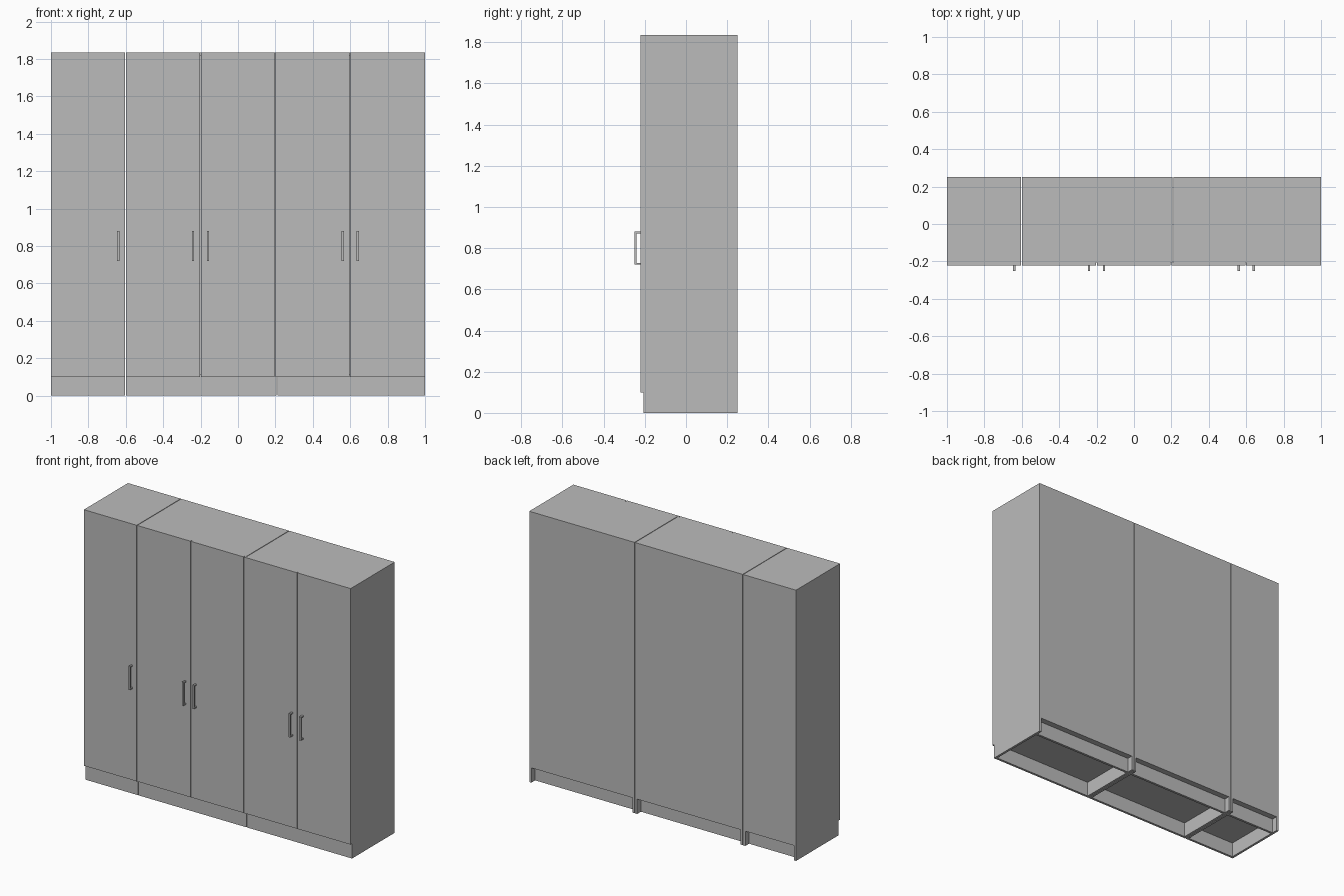
import bpy
import bmesh

cube = bpy.data.objects.get("Cube")
if cube:
    bpy.data.objects.remove(cube, do_unlink=True)

# Single grey finish
grey = bpy.data.materials.new("plain grey")
grey.use_nodes = True
colour = (0.5, 0.5, 0.5, 1)
grey.diffuse_color = colour
grey.node_tree.nodes["Principled BSDF"].inputs["Base Color"].default_value = colour

# Main dimensions
HEIGHT, PLINTH, BOARD = 1.835, 0.1, 0.016
FRONT, BACK = -0.207, 0.25
DOOR_FACE = -0.222
RAIL_BACK = BACK - 0.04
GAP = 0.002


def finish(name, bm):
    bmesh.ops.recalc_face_normals(bm, faces=bm.faces)
    mesh = bpy.data.meshes.new(name)
    bm.to_mesh(mesh)
    bm.free()
    mesh.materials.append(grey)
    obj = bpy.data.objects.new(name, mesh)
    bpy.context.collection.objects.link(obj)
    return obj


def box(name, x, y, z):
    """Box between the (low, high) limits on each axis."""
    bm = bmesh.new()
    bmesh.ops.create_cube(bm, size=1)
    for v in bm.verts:
        v.co = [lim[0] if c < 0 else lim[1] for c, lim in zip(v.co, (x, y, z))]
    return finish(name, bm)


def carcass(label, x0, x1):
    inner = (x0 + BOARD, x1 - BOARD)
    depth = (FRONT, BACK)
    # Side boards run down to the floor
    box(label + "_right_side", (x0, inner[0]), depth, (0, HEIGHT))
    box(label + "_left_side", (inner[1], x1), depth, (0, HEIGHT))
    # Top, bottom and back boards
    box(label + "_top", inner, depth, (HEIGHT - BOARD, HEIGHT))
    box(label + "_bottom", inner, depth, (PLINTH, PLINTH + BOARD))
    box(label + "_back", inner, (BACK - BOARD / 2, BACK),
        (PLINTH + BOARD, HEIGHT - BOARD))
    # Front plinth and recessed rear rail
    box(label + "_plinth", inner, (FRONT, FRONT + BOARD), (0, PLINTH))
    box(label + "_rear_rail", inner, (RAIL_BACK - BOARD, RAIL_BACK), (0, PLINTH))


def handle(name, x):
    """U-shaped pull, made by extruding its side profile."""
    low, high, tip, t, width = 0.72, 0.88, -0.25, 0.009, 0.012
    profile = [(DOOR_FACE, low), (tip, low), (tip, high), (DOOR_FACE, high),
               (DOOR_FACE, high - t), (tip + t, high - t),
               (tip + t, low + t), (DOOR_FACE, low + t)]
    bm = bmesh.new()
    face = bm.faces.new([bm.verts.new((x - width / 2, y, z)) for y, z in profile])
    out = bmesh.ops.extrude_face_region(bm, geom=[face])
    verts = [g for g in out["geom"] if isinstance(g, bmesh.types.BMVert)]
    bmesh.ops.translate(bm, verts=verts, vec=(width, 0, 0))
    finish(name, bm)


# Three cabinets side by side
carcass("single_cabinet", -1, -0.602 - GAP)
carcass("middle_cabinet", -0.602 + GAP, 0.209 - GAP)
carcass("end_cabinet", 0.209 + GAP, 1)

# Five equal doors with narrow gaps
edges = [-1, -0.602, -0.2, 0.198, 0.598, 1]
for i, (a, b) in enumerate(zip(edges, edges[1:])):
    left = a if i == 0 else a + GAP
    right = b if i == 4 else b - GAP
    box(f"door_{i + 1}", (left, right), (DOOR_FACE, FRONT), (PLINTH, HEIGHT))

# Pull handles
for i, x in enumerate([-0.64, -0.24, -0.16, 0.56, 0.64]):
    handle(f"handle_{i + 1}", x)
